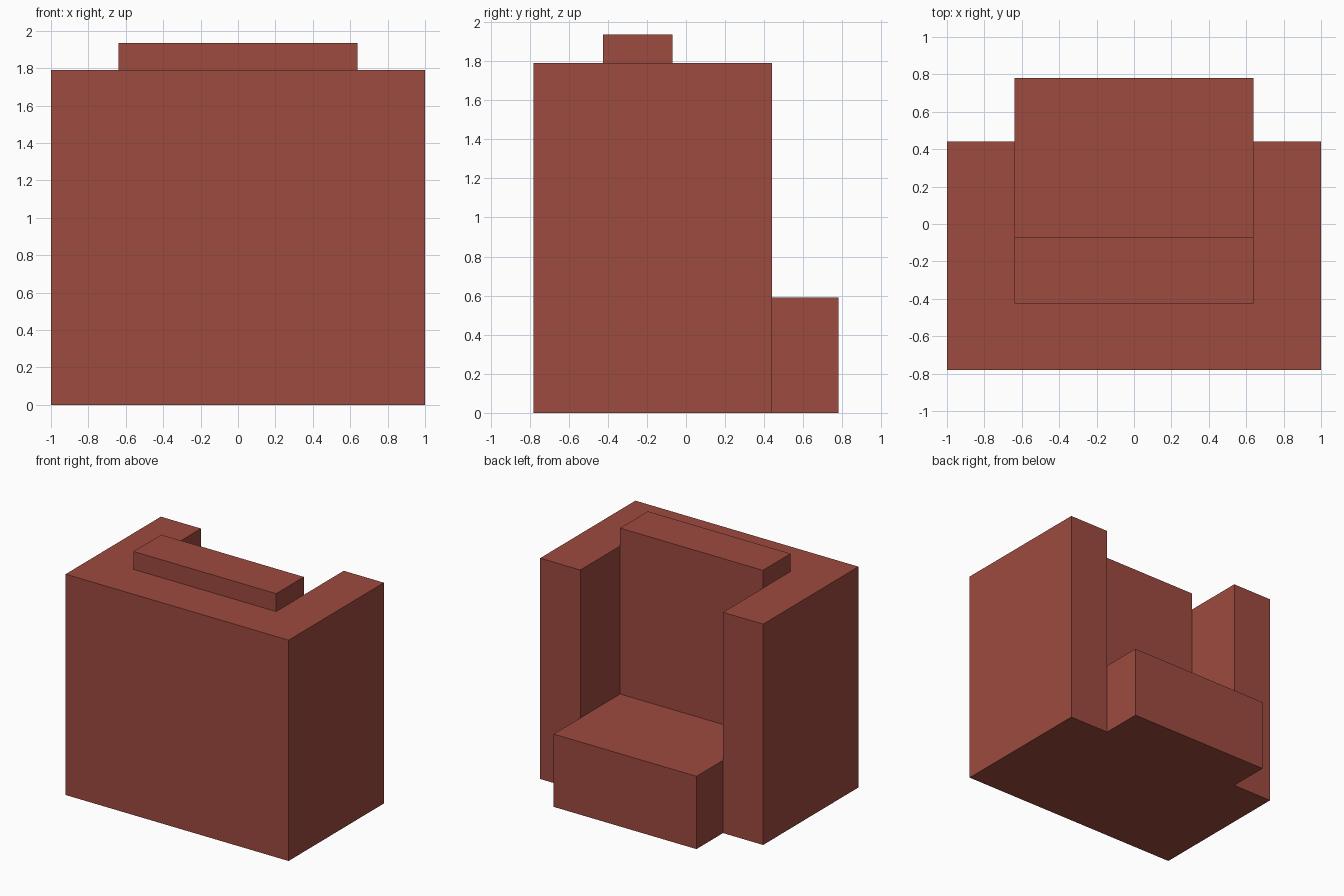
import bpy, bmesh

if "Cube" in bpy.data.objects:
    bpy.data.objects.remove(bpy.data.objects["Cube"])

# One flat upholstery colour
red = bpy.data.materials.new("brick_red")
red.diffuse_color = (0.34, 0.069, 0.049, 1.0)
red.use_nodes = True
red.node_tree.nodes["Principled BSDF"].inputs["Base Color"].default_value = red.diffuse_color


def prism(name, outline, z0, z1):
    """Extrude a flat xy outline from z0 up to z1."""
    bm = bmesh.new()
    face = bm.faces.new([bm.verts.new((x, y, z0)) for x, y in outline])
    top = bmesh.ops.extrude_face_region(bm, geom=[face])["geom"]
    verts = [g for g in top if isinstance(g, bmesh.types.BMVert)]
    bmesh.ops.translate(bm, verts=verts, vec=(0, 0, z1 - z0))
    bmesh.ops.recalc_face_normals(bm, faces=bm.faces)
    mesh = bpy.data.meshes.new(name)
    bm.to_mesh(mesh)
    bm.free()
    mesh.materials.append(red)
    obj = bpy.data.objects.new(name, mesh)
    bpy.context.collection.objects.link(obj)
    return obj


def rect(half_width, y0, y1):
    return [(-half_width, y0), (half_width, y0), (half_width, y1), (-half_width, y1)]


INNER = 0.64    # half width between the arms
BACK = -0.425   # inside face of the backrest

# U-shaped frame: backrest wall and two arms
right_half = [(1.0, -0.78), (1.0, 0.44), (INNER, 0.44), (INNER, BACK)]
left_half = [(-x, y) for x, y in reversed(right_half)]
prism("armchair_frame", right_half + left_half, 0.0, 1.79)

# Seat block, sticking out past the arms
prism("seat", rect(INNER, BACK, 0.78), 0.0, 0.59)

# Back cushion standing on the seat, a little taller than the frame
prism("back_cushion", rect(INNER, BACK, -0.07), 0.59, 1.935)
